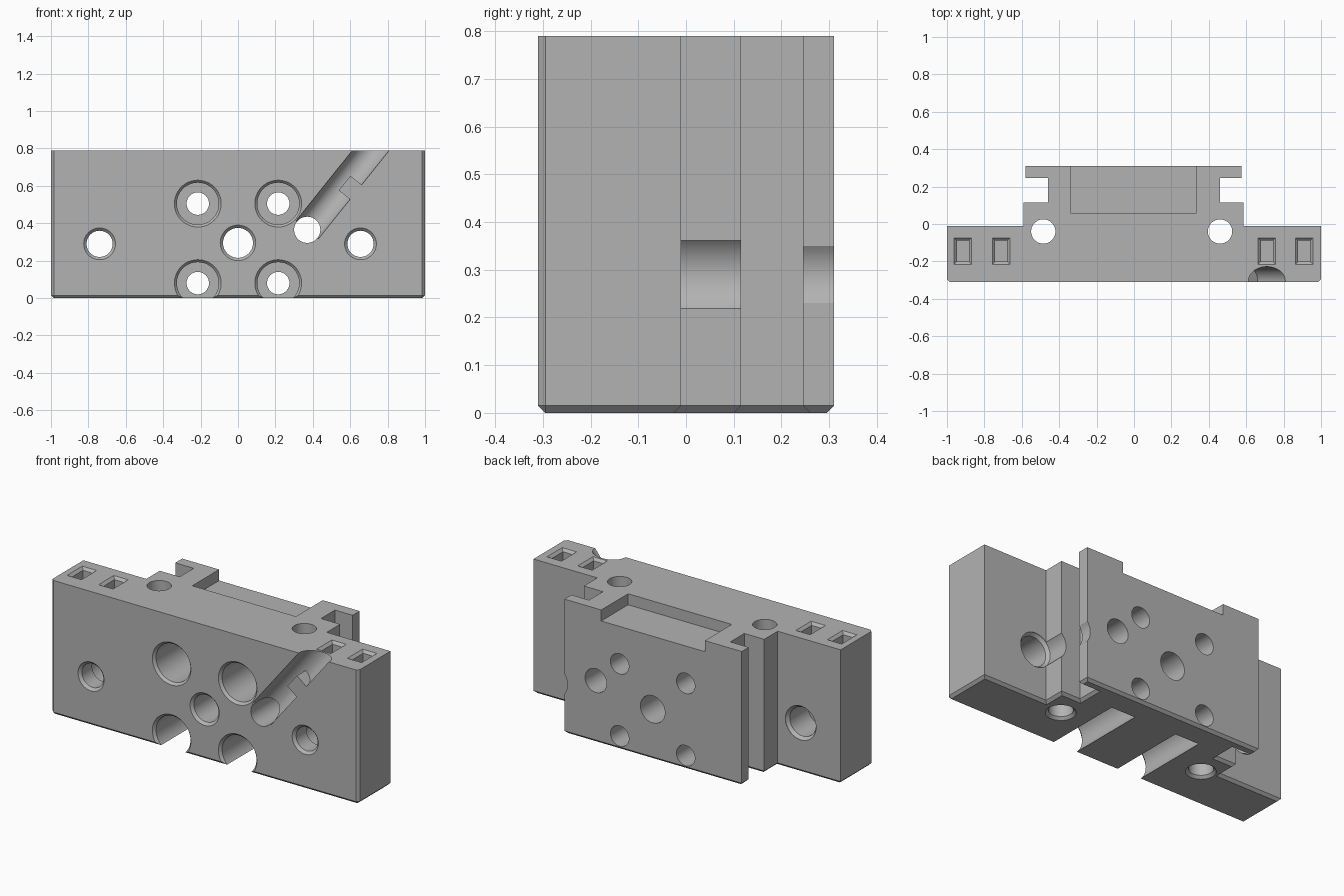
import bpy, bmesh, math
from mathutils import Vector, Matrix

if "Cube" in bpy.data.objects:
    bpy.data.objects.remove(bpy.data.objects["Cube"], do_unlink=True)

grey = bpy.data.materials.new("machined grey")
grey.use_nodes = True
colour = (0.45, 0.45, 0.45, 1)
grey.diffuse_color = colour
grey.node_tree.nodes["Principled BSDF"].inputs["Base Color"].default_value = colour

HEIGHT, FRONT, EDGE = 0.79, -0.31, 0.015
ALONG_Y, ALONG_Z = Vector((0, 1, 0)), Vector((0, 0, 1))


def make_object(name, bm):
    bmesh.ops.recalc_face_normals(bm, faces=bm.faces)
    mesh = bpy.data.meshes.new(name)
    bm.to_mesh(mesh)
    bm.free()
    mesh.materials.append(grey)
    obj = bpy.data.objects.new(name, mesh)
    bpy.context.collection.objects.link(obj)
    return obj


def loft(name, rings, matrix=Matrix()):
    """Solid skinned through rings of equal point count."""
    bm = bmesh.new()
    loops = [[bm.verts.new(matrix @ Vector(p)) for p in ring] for ring in rings]
    n = len(loops[0])
    for a, b in zip(loops, loops[1:]):
        for i in range(n):
            j = (i + 1) % n
            bm.faces.new((a[i], a[j], b[j], b[i]))
    bm.faces.new(loops[0][::-1])
    bm.faces.new(loops[-1])
    return make_object(name, bm)


def bore(name, origin, axis, steps, n=48):
    """Stepped round cutter; steps are (distance, radius) along the axis."""
    rings = [[(r * math.cos(2 * math.pi * i / n), r * math.sin(2 * math.pi * i / n), h)
              for i in range(n)] for h, r in steps]
    turn = axis.to_track_quat('Z', 'Y').to_matrix().to_4x4()
    return loft(name, rings, Matrix.Translation(origin) @ turn)


def box(name, x0, x1, y0, y1, z0, z1, matrix=Matrix()):
    corners = [(x0, y0), (x1, y0), (x1, y1), (x0, y1)]
    return loft(name, [[(x, y, z) for x, y in corners] for z in (z0, z1)], matrix)


def cut(target, cutter):
    cutter.hide_render = True
    mod = target.modifiers.new("cut", 'BOOLEAN')
    mod.operation, mod.solver, mod.object = 'DIFFERENCE', 'EXACT', cutter
    bpy.context.view_layer.objects.active = target
    bpy.ops.object.modifier_apply(modifier=mod.name)
    bpy.data.objects.remove(cutter, do_unlink=True)


# Body: plate with a T-shaped rail on its back, bevelled at the bottom and front corners
profile = [(-1, FRONT), (1, FRONT), (1, -0.01), (0.585, -0.01), (0.585, 0.115), (0.46, 0.115),
           (0.46, 0.245), (0.575, 0.245), (0.575, 0.31), (-0.58, 0.31), (-0.58, 0.245),
           (-0.46, 0.245), (-0.46, 0.115), (-0.59, 0.115), (-0.59, -0.01), (-1, -0.01)]
bm = bmesh.new()
base = bm.faces.new([bm.verts.new((x, y, 0)) for x, y in profile])
raised = bmesh.ops.extrude_face_region(bm, geom=[base], use_keep_orig=True)
bmesh.ops.translate(bm, vec=(0, 0, HEIGHT),
                    verts=[v for v in raised["geom"] if isinstance(v, bmesh.types.BMVert)])
bmesh.ops.recalc_face_normals(bm, faces=bm.faces)
edges = [e for e in bm.edges if all(v.co.z < 0.001 for v in e.verts)
         or all(v.co.y < FRONT + 0.001 and abs(v.co.x) > 0.99 for v in e.verts)
         and abs(e.verts[0].co.z - e.verts[1].co.z) > 0.1]
bmesh.ops.bevel(bm, geom=edges, offset=EDGE, segments=1, affect='EDGES')
body = make_object("valve_block", bm)

# Shallow pocket in the top of the rail
cut(body, box("rail_pocket", -0.34, 0.335, 0.06, 0.4, HEIGHT - 0.065, 1))

# Four counterbored screw holes
for x in (-0.215, 0.215):
    for z in (0.08, 0.505):
        cut(body, bore("screw_hole", (x, 0, z), ALONG_Y,
                       [(-0.33, 0.143), (FRONT + EDGE, 0.112), (0.17, 0.112), (0.17, 0.06), (0.5, 0.06)]))

# Centre hole and port hole
cut(body, bore("centre_hole", (0, 0, 0.295), ALONG_Y,
               [(-0.33, 0.115), (FRONT + EDGE, 0.08), (0.5, 0.08)]))
cut(body, bore("port_hole", (0.37, 0, 0.365), ALONG_Y, [(-0.4, 0.07), (0.5, 0.07)]))

# Mounting holes, widened towards the back
for x in (-0.74, 0.655):
    cut(body, bore("mounting_hole", (x, 0, 0.29), ALONG_Y,
                   [(-0.33, 0.105), (FRONT + EDGE, 0.07), (-0.2, 0.07), (-0.2, 0.085),
                    (-0.03, 0.085), (-0.012, 0.1), (0.5, 0.1)]))

# Vertical through holes, countersunk below
for x in (-0.485, 0.46):
    cut(body, bore("vertical_hole", (x, -0.04, 0), ALONG_Z,
                   [(-0.02, 0.1), (EDGE, 0.065), (1, 0.065)]))

# Blind slots in the top with sloped rims
for x in (-0.915, -0.71, 0.71, 0.91):
    rings = [[(x + sx * w, -0.145 + sy * d, z) for sx, sy in ((-1, -1), (1, -1), (1, 1), (-1, 1))]
             for w, d, z in ((0.032, 0.056, 0.67), (0.032, 0.056, 0.775), (0.062, 0.086, 0.805))]
    cut(body, loft("top_slot", rings))

# Diagonal cable groove with a retaining tab left standing on one side
run = Vector((0.625, 0, 0.78)).normalized()
side = Vector((run.z, 0, -run.x))
start = Vector((0.37, FRONT + 0.005, 0.365))
groove = bore("cable_groove", start, run, [(0, 0.077), (0.8, 0.077)])
frame = Matrix((side, ALONG_Y, run)).transposed().to_4x4()
frame.translation = start
cut(groove, box("tab", 0, 0.2, -0.2, 0.2, 0.27, 0.37, frame))
cut(body, groove)

bpy.ops.object.select_all(action='DESELECT')
body.select_set(True)
bpy.context.view_layer.objects.active = body
bpy.ops.object.shade_smooth_by_angle(angle=math.radians(30))
